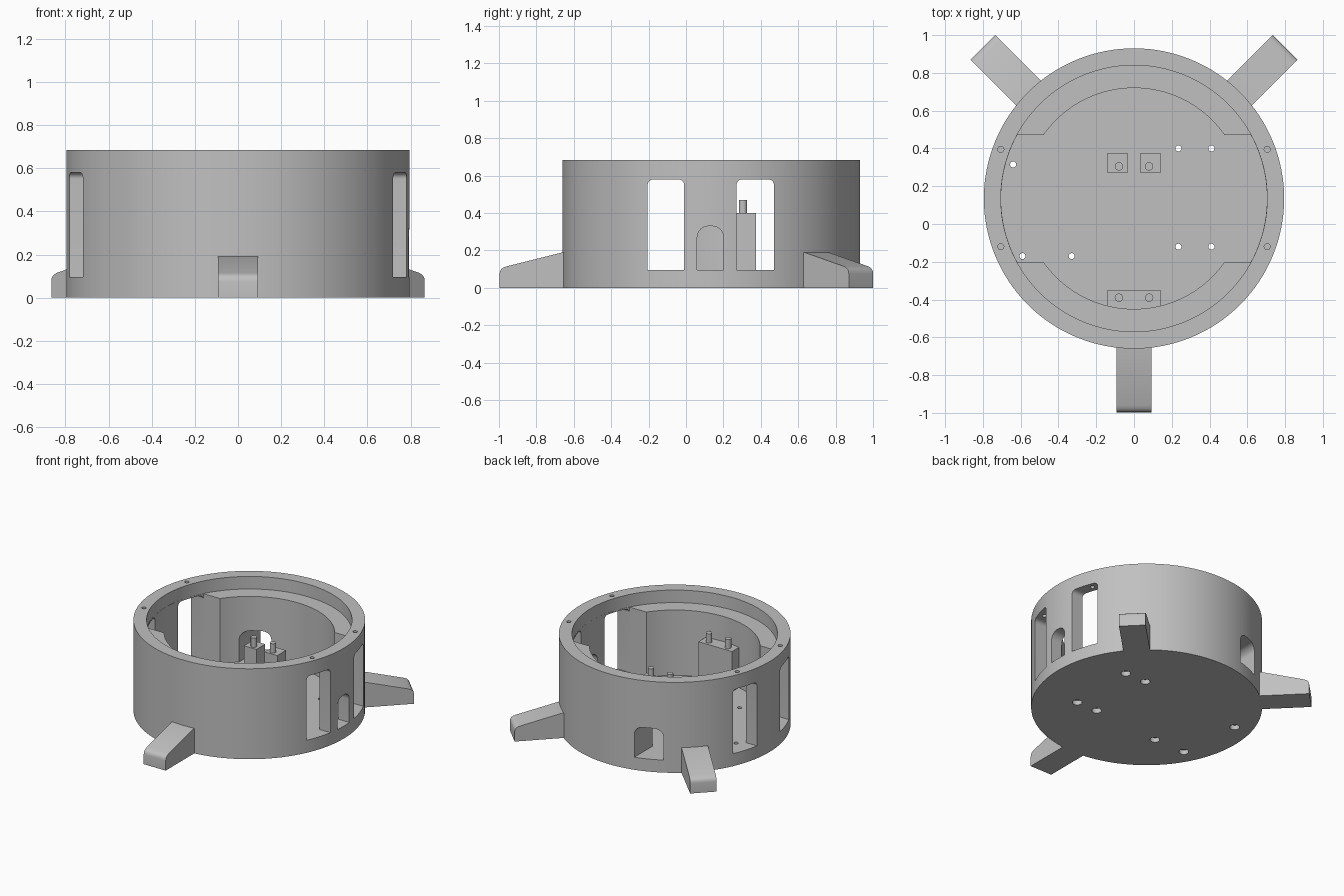
import bpy, bmesh, math
from mathutils import Matrix, Vector

if "Cube" in bpy.data.objects:
    bpy.data.objects.remove(bpy.data.objects["Cube"])

CY = 0.135            # ring centre in y
R, H = 0.795, 0.685   # outer radius, height
FLOOR, LEDGE = 0.095, 0.59

grey = bpy.data.materials.new("grey plastic")
grey.diffuse_color = (0.53, 0.53, 0.53, 1)
grey.use_nodes = True
grey.node_tree.nodes["Principled BSDF"].inputs["Base Color"].default_value = grey.diffuse_color


def prism(name, pts, depth, matrix=Matrix()):
    """Extrude a 2D outline along local z, then place it."""
    bm = bmesh.new()
    face = bm.faces.new([bm.verts.new((x, y, 0)) for x, y in pts])
    ext = bmesh.ops.extrude_face_region(bm, geom=[face])
    verts = [g for g in ext["geom"] if isinstance(g, bmesh.types.BMVert)]
    bmesh.ops.translate(bm, vec=(0, 0, depth), verts=verts)
    bmesh.ops.transform(bm, matrix=matrix, verts=bm.verts)
    bmesh.ops.recalc_face_normals(bm, faces=bm.faces)
    mesh = bpy.data.meshes.new(name)
    bm.to_mesh(mesh)
    bm.free()
    mesh.materials.append(grey)
    ob = bpy.data.objects.new(name, mesh)
    bpy.context.collection.objects.link(ob)
    return ob


def arc(r, a0, a1, n, cx=0, cy=0):
    return [(cx + r * math.cos(a0 + (a1 - a0) * i / n),
             cy + r * math.sin(a0 + (a1 - a0) * i / n)) for i in range(n + 1)]


def cylinder(name, x, y, z0, z1, r, n=24):
    return prism(name, arc(r, 0, math.tau, n, x, y)[:-1], z1 - z0, Matrix.Translation((0, 0, z0)))


def box(name, x0, x1, y0, y1, z0, z1):
    return prism(name, [(x0, y0), (x1, y0), (x1, y1), (x0, y1)], z1 - z0,
                 Matrix.Translation((0, 0, z0)))


def opening(a0, a1, z0, z1, r):
    """Rectangle outline with rounded top corners."""
    return ([(a0, z0), (a1, z0)] + arc(r, 0, math.pi / 2, 8, a1 - r, z1 - r)
            + arc(r, math.pi / 2, math.pi, 8, a0 + r, z1 - r))


def cut(target, cutter):
    mod = target.modifiers.new("cut", "BOOLEAN")
    mod.operation, mod.solver, mod.object = "DIFFERENCE", "EXACT", cutter
    bpy.context.view_layer.objects.active = target
    bpy.ops.object.modifier_apply(modifier=mod.name)
    bpy.data.objects.remove(cutter)


def smooth(ob):
    bpy.ops.object.select_all(action="DESELECT")
    ob.select_set(True)
    bpy.context.view_layer.objects.active = ob
    bpy.ops.object.shade_smooth_by_angle(angle=math.radians(30))


# Round housing with lid recess
housing = cylinder("housing", 0, CY, 0, H, R, 128)
cut(housing, cylinder("recess", 0, CY, LEDGE, H + 0.1, 0.705, 128))

# Inner pocket: narrow at front and back, wide along the sides
wide, narrow, lo, hi = 0.704, 0.585, -0.34, 0.335
asin, pi = math.asin, math.pi
outline = (arc(wide, asin(lo / wide), asin(hi / wide), 24, 0, CY)
           + arc(narrow, asin(hi / narrow), pi - asin(hi / narrow), 48, 0, CY)
           + arc(wide, pi - asin(hi / wide), pi - asin(lo / wide), 24, 0, CY)
           + arc(narrow, pi - asin(lo / narrow), math.tau + asin(lo / narrow), 48, 0, CY))
cut(housing, prism("pocket", outline, 0.62 - FLOOR, Matrix.Translation((0, 0, FLOOR))))

# Side windows, side arch and back arch
along_x = Matrix(((0, 0, 1, 0), (1, 0, 0, 0), (0, 1, 0, 0), (0, 0, 0, 1)))
along_y = Matrix(((1, 0, 0, 0), (0, 0, 1, 0), (0, 1, 0, 0), (0, 0, 0, 1)))
for x in (-0.95, 0.6):
    for y0, y1 in ((-0.205, -0.01), (0.27, 0.47)):
        cut(housing, prism("window", opening(y0, y1, FLOOR, 0.58, 0.03), 0.35,
                           Matrix.Translation((x, 0, 0)) @ along_x))
cut(housing, prism("side_arch", opening(0.06, 0.2, FLOOR, 0.33, 0.06), 0.35,
                   Matrix.Translation((0.6, 0, 0)) @ along_x))
cut(housing, prism("back_arch", opening(-0.39, -0.2, FLOOR, 0.33, 0.06), 0.6,
                   Matrix.Translation((0, 0.45, 0)) @ along_y))

# Screw holes in the rim
for x in (-0.705, 0.705):
    for y in (-0.12, 0.395):
        cut(housing, cylinder("rim_hole", x, y, 0.5, H + 0.1, 0.016, 16))

# Counterbored screw holes in the floor
for x, y in ((-0.64, 0.315), (-0.59, -0.17), (-0.33, -0.17), (0.235, 0.4),
             (0.41, 0.4), (0.235, -0.12), (0.41, -0.12)):
    cut(housing, cylinder("floor_hole", x, y, -0.1, 0.2, 0.016, 16))
    cut(housing, cylinder("counterbore", x, y, -0.1, 0.035, 0.034, 24))
smooth(housing)

# Three sloping legs with rounded toes
profile = [(0.74, 0), (1.132, 0), (1.132, 0.075), (1.129, 0.09), (1.122, 0.101),
           (1.11, 0.109), (1.095, 0.115), (0.795, 0.19), (0.74, 0.19)]
for name, deg in (("front_leg", -90), ("right_leg", 45), ("left_leg", 135)):
    place = (Matrix.Translation((0, CY, 0)) @ Matrix.Rotation(math.radians(deg), 4, "Z")
             @ Matrix.Translation((0, -0.092, 0)) @ along_y)
    smooth(prism(name, profile, 0.184, place))

# Inner mounting blocks with pins
box("front_block", -0.14, 0.14, -0.46, -0.35, 0.08, 0.4)
for side, s in (("left", -1), ("right", 1)):
    x0, x1 = sorted((s * 0.035, s * 0.14))
    box(side + "_back_block", x0, x1, 0.27, 0.375, 0.08, 0.4)
    for where, y in (("back", 0.305), ("front", -0.39)):
        smooth(cylinder(f"{side}_{where}_pin", s * 0.08, y, 0.38, 0.47, 0.022))
